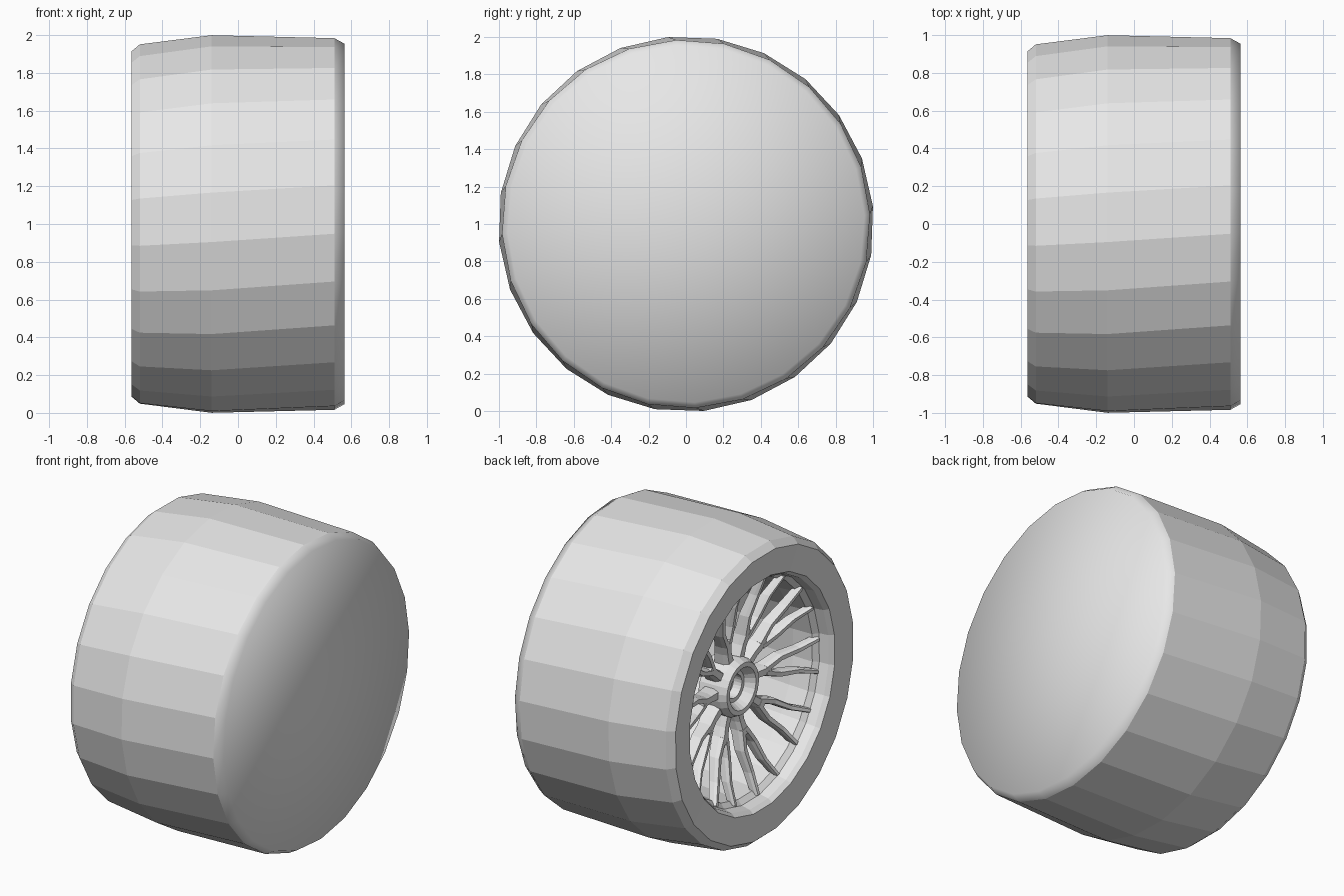
import bpy
import bmesh
from math import sin, cos, radians, pi

cube = bpy.data.objects.get("Cube")
if cube:
    bpy.data.objects.remove(cube, do_unlink=True)

CENTRE_Z = 1.0
SIDES = 24
SPOKES = 10

grey = bpy.data.materials.new("plain_grey")
grey.use_nodes = True
grey.diffuse_color = (0.8, 0.8, 0.8, 1)
grey.node_tree.nodes["Principled BSDF"].inputs["Base Color"].default_value = (0.8, 0.8, 0.8, 1)


def place(x, r, angle, t=0.0):
    """Point at radius r and sideways offset t, turned about the axle."""
    return (x, -(r * cos(angle) - t * sin(angle)),
            CENTRE_Z + r * sin(angle) + t * cos(angle))


def finish(name, bm, smooth=False):
    mesh = bpy.data.meshes.new(name)
    for face in bm.faces:
        face.smooth = smooth
    bm.to_mesh(mesh)
    bm.free()
    mesh.materials.append(grey)
    obj = bpy.data.objects.new(name, mesh)
    bpy.context.collection.objects.link(obj)
    return obj


def twist(x):
    """The tread edges drift slightly round the axle along its width."""
    return radians(-3 + 3.8 * (x - 0.51))


def lathe(name, profile, sides=SIDES, smooth=False):
    """Turn an (x, radius) profile about the axle."""
    bm = bmesh.new()
    rings = []
    for x, r in profile:
        if r == 0:
            rings.append([bm.verts.new(place(x, 0, 0))] * sides)
        else:
            rings.append([bm.verts.new(place(x, r, twist(x) + 2 * pi * i / sides))
                          for i in range(sides)])
    for a, b in zip(rings, rings[1:]):
        for i in range(sides):
            j = (i + 1) % sides
            corners = list(dict.fromkeys((a[i], b[i], b[j], a[j])))
            bm.faces.new(corners)
    return finish(name, bm, smooth)


def bar(bm, path, angle):
    """Sweep a tapered bar through (radius, offset, x, width, depth) stations."""
    rings = []
    for r, t, x, width, depth in path:
        section = ((-0.32, 0), (0.32, 0), (0.5, 0.35), (0.5, 1), (-0.5, 1), (-0.5, 0.35))
        rings.append([bm.verts.new(place(x + d * depth, r, angle, t + w * width))
                      for w, d in section])
    for a, b in zip(rings, rings[1:]):
        for i in range(len(a)):
            j = (i + 1) % len(a)
            bm.faces.new((a[i], a[j], b[j], b[i]))
    bm.faces.new(rings[0])
    bm.faces.new(rings[-1])


# Tyre: flat-sided tread, chamfered shoulder and open sidewall
lathe("tyre", [(-0.50, 0.74), (-0.55, 0.75), (-0.565, 0.92), (-0.52, 0.958),
               (-0.14, 1.004), (0.51, 0.985)])

# Closed inner side, softly shaded
lathe("inner_cover", [(0.51, 0.985), (0.565, 0.955), (0.565, 0)], smooth=True)

# Rim: back wall, barrel and stepped lip
lathe("rim_barrel", [(0.42, 0), (0.42, 0.66), (-0.30, 0.68), (-0.43, 0.69),
                     (-0.46, 0.72), (-0.52, 0.73), (-0.55, 0.75)])

# Hub with a dished centre lock
lathe("hub", [(-0.29, 0), (-0.29, 0.075), (-0.35, 0.075), (-0.35, 0.10),
              (-0.41, 0.135), (-0.41, 0.165), (-0.37, 0.185), (-0.22, 0.185),
              (-0.22, 0)])

# Forked spokes
stem = [(0.16, 0, -0.36, 0.075, 0.10), (0.25, 0, -0.36, 0.06, 0.09),
        (0.35, 0, -0.375, 0.075, 0.08)]
fork = [(0.31, 0.012, -0.37, 0.045, 0.08), (0.43, 0.052, -0.39, 0.042, 0.07),
        (0.57, 0.068, -0.425, 0.036, 0.06), (0.70, 0.104, -0.47, 0.03, 0.05)]
bm = bmesh.new()
for n in range(SPOKES):
    angle = radians(-3) + 2 * pi * n / SPOKES
    bar(bm, stem, angle)
    for side in (1, -1):
        bar(bm, [(r, t * side, x, w, d) for r, t, x, w, d in fork], angle)
bmesh.ops.recalc_face_normals(bm, faces=bm.faces)
finish("spokes", bm)
